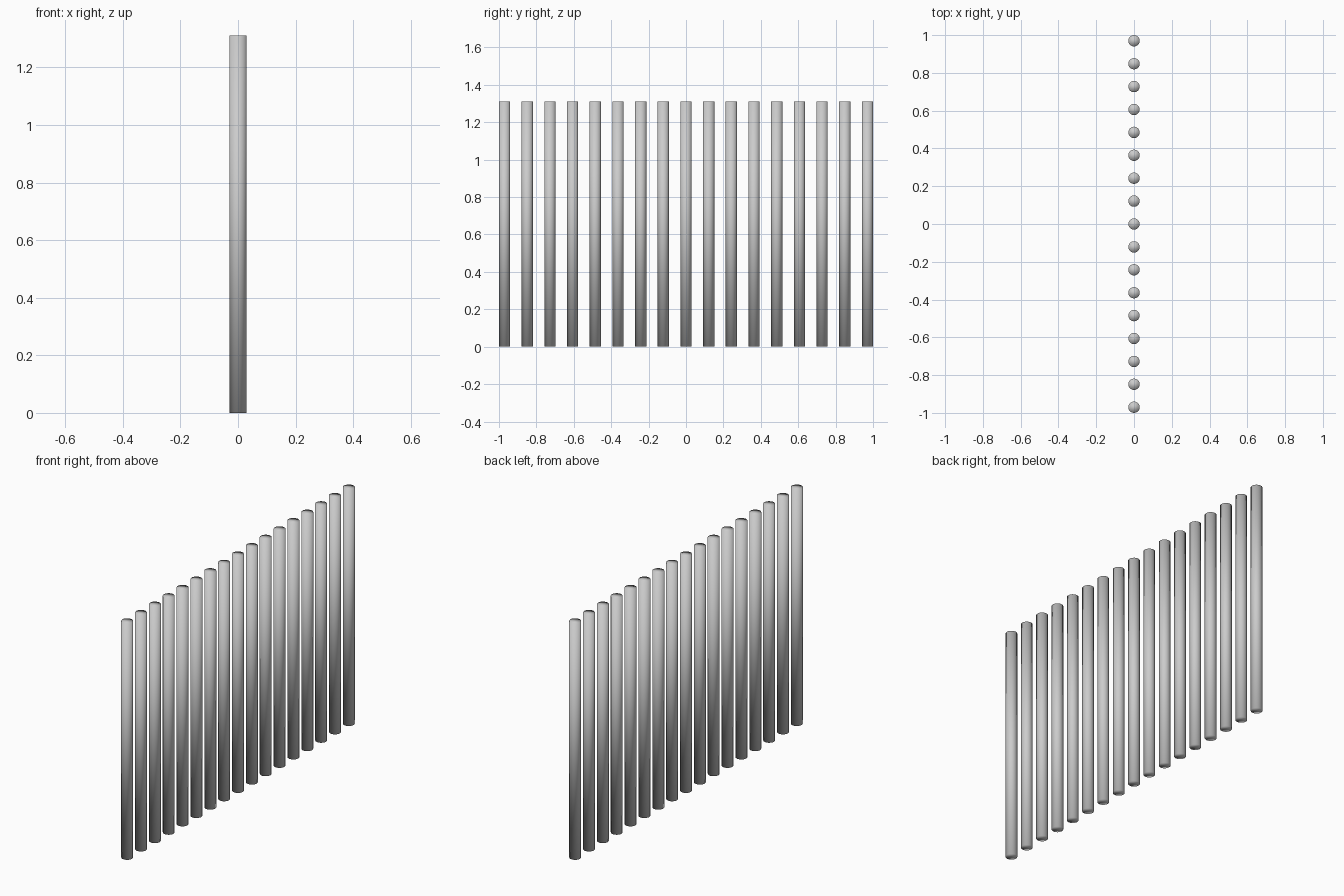
import bpy

COUNT = 17
RADIUS = 0.03
HEIGHT = 1.31
SPACING = (2 - 2 * RADIUS) / (COUNT - 1)

# Remove the default cube
cube = bpy.data.objects.get("Cube")
if cube:
    bpy.data.objects.remove(cube, do_unlink=True)

# Plain grey metal
grey = bpy.data.materials.new("light_grey")
grey.use_nodes = True
color = (0.6, 0.6, 0.6, 1)
grey.diffuse_color = color
grey.node_tree.nodes["Principled BSDF"].inputs["Base Color"].default_value = color

# One round bar, softly shaded over its capped ends
bpy.ops.mesh.primitive_cylinder_add(vertices=32, radius=RADIUS, depth=HEIGHT,
                                    end_fill_type='NGON',
                                    location=(0, -1 + RADIUS, HEIGHT / 2))
bar = bpy.context.object
bar.name = "bar_1"
bar.data.name = "bar"
bar.data.materials.append(grey)
bpy.ops.object.shade_smooth()

# Repeat the bar in an even row from front to back
for i in range(1, COUNT):
    copy = bar.copy()
    copy.name = f"bar_{i + 1}"
    copy.location.y += i * SPACING
    bpy.context.collection.objects.link(copy)
